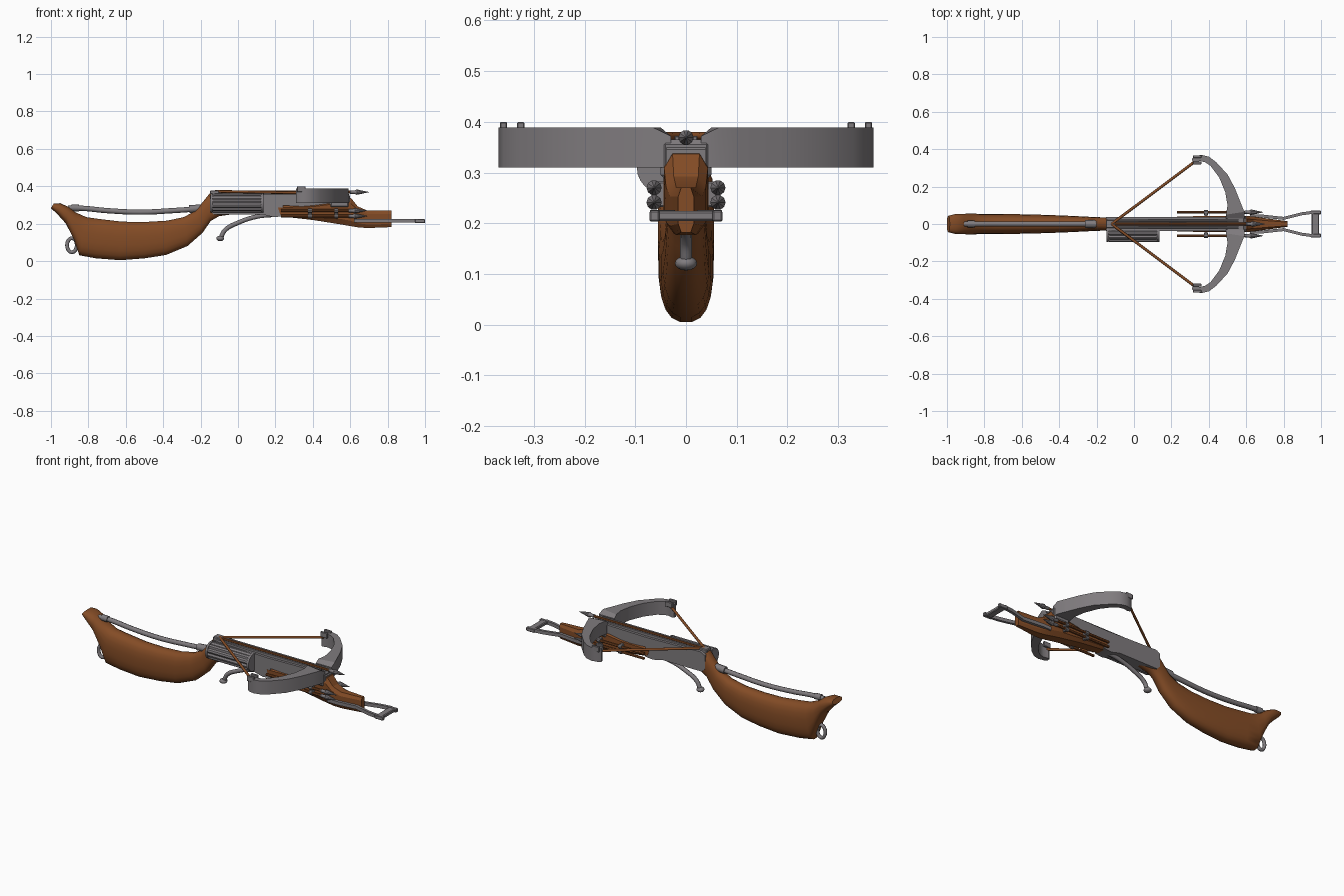
import bpy, bmesh, math
from mathutils import Vector

if "Cube" in bpy.data.objects:
    bpy.data.objects.remove(bpy.data.objects["Cube"])


def material(name, rgb):
    mat = bpy.data.materials.new(name)
    mat.use_nodes = True
    mat.diffuse_color = (*rgb, 1)
    mat.node_tree.nodes["Principled BSDF"].inputs["Base Color"].default_value = (*rgb, 1)
    return mat


WOOD = material("brown wood", (0.23, 0.072, 0.019))
STEEL = material("grey steel", (0.215, 0.2, 0.21))


def finish(name, bm, mat, angle=35):
    bmesh.ops.recalc_face_normals(bm, faces=bm.faces)
    mesh = bpy.data.meshes.new(name)
    bm.to_mesh(mesh)
    bm.free()
    obj = bpy.data.objects.new(name, mesh)
    bpy.context.collection.objects.link(obj)
    mesh.materials.append(mat)
    bpy.ops.object.select_all(action='DESELECT')
    obj.select_set(True)
    bpy.context.view_layer.objects.active = obj
    bpy.ops.object.shade_smooth_by_angle(angle=math.radians(angle))
    return obj


def skin(name, rings, mat, angle=35):
    """Join matching rings of points into a closed skin."""
    bm = bmesh.new()
    loops = [[bm.verts.new(p) for p in ring] for ring in rings]
    n = len(loops[0])
    for a, b in zip(loops, loops[1:]):
        for i in range(n):
            j = (i + 1) % n
            bm.faces.new((a[i], a[j], b[j], b[i]))
    bm.faces.new(loops[0])
    bm.faces.new(loops[-1])
    return finish(name, bm, mat, angle)


def loft(name, stations, mat, n=20, power=0.8, angle=40):
    """Stations are (top x, top z, bottom x, bottom z, half width)."""
    rings = []
    for tx, tz, bx, bz, w in stations:
        top, low = Vector((tx, 0, tz)), Vector((bx, 0, bz))
        ring = []
        for i in range(n):
            a = math.tau * (i + 0.5) / n
            c, s = math.cos(a), math.sin(a)
            c = math.copysign(abs(c) ** power, c)
            s = math.copysign(abs(s) ** power, s)
            ring.append((top + low) / 2 + (top - low) / 2 * s + Vector((0, w * c, 0)))
        rings.append(ring)
    return skin(name, rings, mat, angle)


def lathe(name, profile, y, z, mat, n=12):
    """Turn (x, radius) pairs about a line along x."""
    return skin(name, [[(x, y + r * math.cos(math.tau * i / n), z + r * math.sin(math.tau * i / n))
                        for i in range(n)] for x, r in profile], mat)


def prism(name, outline, y0, y1, mat):
    return skin(name, [[(x, y, z) for x, z in outline] for y in (y0, y1)], mat)


def box(name, x0, x1, y0, y1, z0, z1, mat, bevel=0.004):
    bm = bmesh.new()
    bmesh.ops.create_cube(bm, size=1)
    for v in bm.verts:
        v.co = ((x0 + x1) / 2 + v.co.x * (x1 - x0), (y0 + y1) / 2 + v.co.y * (y1 - y0),
                (z0 + z1) / 2 + v.co.z * (z1 - z0))
    bmesh.ops.bevel(bm, geom=bm.edges[:], offset=bevel, segments=1, affect='EDGES')
    return finish(name, bm, mat, 20)


def tube(name, points, radius, mat, smooth=True):
    curve = bpy.data.curves.new(name, 'CURVE')
    curve.dimensions = '3D'
    curve.bevel_depth = radius
    curve.bevel_resolution = 2
    curve.resolution_u = 5
    curve.use_fill_caps = True
    spline = curve.splines.new('BEZIER' if smooth else 'POLY')
    pts = spline.bezier_points if smooth else spline.points
    pts.add(len(points) - 1)
    for p, co in zip(pts, points):
        if smooth:
            p.co = co
            p.handle_left_type = p.handle_right_type = 'AUTO'
        else:
            p.co = (*co, 1)
    obj = bpy.data.objects.new(name, curve)
    bpy.context.collection.objects.link(obj)
    bpy.ops.object.select_all(action='DESELECT')
    obj.select_set(True)
    bpy.context.view_layer.objects.active = obj
    bpy.ops.object.convert(target='MESH')
    obj = bpy.context.object
    obj.data.materials.clear()
    obj.data.materials.append(mat)
    bpy.ops.object.shade_smooth_by_angle(angle=math.radians(50))
    return obj


# Shoulder stock with its horned butt
loft("shoulder_stock", [
    (-.985, .308, -1, .283, .044), (-.95, .31, -.965, .25, .053), (-.91, .292, -.92, .2, .055),
    (-.87, .262, -.875, .11, .056), (-.81, .236, -.848, .03, .055), (-.74, .226, -.76, .014, .055),
    (-.62, .212, -.63, .004, .053), (-.5, .21, -.5, .014, .05), (-.38, .217, -.385, .032, .046),
    (-.29, .236, -.27, .08, .041), (-.23, .268, -.19, .15, .037), (-.19, .315, -.145, .215, .036),
    (-.15, .365, -.1, .24, .036), (-.1, .355, -.03, .25, .034)], WOOD)

# Cheek rail above the stock and its sleeves
tube("cheek_rail", [(-.91, 0, .283), (-.84, 0, .283), (-.7, 0, .27), (-.52, 0, .262),
                    (-.35, 0, .27), (-.17, 0, .283)], .014, STEEL)
tube("rail_front_sleeve", [(-.26, 0, .278), (-.18, 0, .284)], .021, STEEL, False)
tube("rail_rear_sleeve", [(-.89, 0, .285), (-.85, 0, .284)], .018, STEEL, False)

# Sling ring on the butt
tube("sling_ring", [(-.888 + .026 * math.cos(a), 0, .085 + .038 * math.sin(a))
                    for a in [math.tau * i / 16 for i in range(17)]], .01, STEEL, False)

# Receiver and long top rail
prism("receiver", [(-.15, .27), (-.13, .25), (.13, .25), (.19, .235), (.24, .24), (.24, .355),
                   (-.12, .365), (-.15, .35)], -.038, .038, STEEL)
prism("top_rail", [(.2, .3), (.58, .28), (.6, .3), (.6, .345), (.58, .362), (.2, .355)],
      -.038, .038, STEEL)
box("bow_mount", .49, .595, -.05, .05, .285, .365, STEEL, .01)
for side in (1, -1):
    box("bolt_guide", -.1, .56, side * .018 - .005, side * .018 + .005, .35, .372, STEEL, .002)
box("string_catch", -.15, -.1, -.022, .022, .35, .378, STEEL)

# Fluted winding drum on the right side
drum = [.05 if i % 3 else .043 for i in range(30)]
skin("winding_drum", [[(x, -.047 + r * k * math.cos(math.tau * i / 30),
                        .31 + r * k * math.sin(math.tau * i / 30)) for i, r in enumerate(drum)]
                      for x, k in ((-.14, .92), (-.13, 1), (.12, 1), (.13, .92))], STEEL, 20)
for x in (-.142, .13):
    lathe("drum_cap", [(x - .006, .051), (x + .006, .051)], -.046, .31, STEEL, 24)

# Wooden fore end tapering to the nose
loft("fore_end", [
    (.21, .298, .23, .238, .04), (.4, .31, .4, .218, .046), (.58, .345, .55, .193, .046),
    (.605, .34, .6, .184, .045), (.64, .295, .65, .177, .041), (.69, .273, .7, .175, .033),
    (.82, .272, .82, .18, .016)], WOOD, 8, .55, 25)

# Trigger lever
tube("trigger_lever", [(.19, 0, .248), (.1, 0, .238), (0, 0, .205), (-.07, 0, .165),
                       (-.092, 0, .125)], .012, STEEL)
bm = bmesh.new()
bmesh.ops.create_uvsphere(bm, u_segments=14, v_segments=8, radius=.022)
for v in bm.verts:
    v.co = Vector((-.095, 0, .121)) + Vector((v.co.x, v.co.y, v.co.z * .65))
finish("trigger_knob", bm, STEEL, 60)


def bolt(name, x0, x1, y, z, r):
    lathe(name + "_shaft", [(x0, r), (x1 - .07, r)], y, z, WOOD, 8)
    lathe(name + "_head", [(x1 - .1, r * 1.3), (x1 - .075, r * 1.3), (x1 - .065, r * 2),
                           (x1, .001)], y, z, STEEL, 10)


# Loaded bolt and the spare bolts held on each side
bolt("loaded_bolt", -.13, .7, 0, .369, .0075)
for side in (1, -1):
    for z in (.27, .241):
        bolt("spare_bolt", .23, .69, side * .063, z, .0075)
        for x in (.385, .525):
            lathe("bolt_clip", [(x - .01, .013), (x + .01, .013)], side * .062, z, STEEL, 10)
    for x in (.385, .525):
        box("clip_plate", x - .009, x + .009, side * .05 - .012, side * .05 + .012, .232, .282,
            STEEL, .003)

# Bow limbs, tip pegs and string; each limb station pairs its front and rear edge
LIMB = [(.592, .03, .49, .03), (.59, .065, .492, .05), (.572, .11, .5, .1), (.54, .19, .488, .17),
        (.5, .265, .455, .25), (.44, .33, .41, .31), (.4, .36, .38, .33), (.36, .37, .352, .337),
        (.325, .362, .325, .33), (.31, .35, .312, .335)]
for side in (1, -1):
    rings = []
    for i, (fx, fy, rx, ry) in enumerate(LIMB):
        top = .372 if i == 0 else .389
        rings.append([(fx, side * fy, .31), (fx, side * fy, top),
                      (rx, side * ry, top), (rx, side * ry, .31)])
    skin("bow_limb", rings, STEEL, 30)
    for y in (.36, .326):
        box("tip_peg", .315, .36, side * y - .007, side * y + .007, .37, .4, STEEL, .002)
    tube("bow_string", [(-.12, 0, .373), (.33, side * .337, .365)], .0075, WOOD, False)

# Foot stirrup at the nose
for side in (1, -1):
    path = [(.62, .042), (.68, .043), (.8, .03), (.9, .055), (.96, .063)]
    skin("stirrup_arm", [[(x, side * (y + d), z) for d, z in
                          ((-.008, .206), (.008, .206), (.008, .226), (-.008, .226))]
                         for x, y in path], STEEL, 30)
    box("stirrup_end", .945, 1, side * .062 - .01, side * .062 + .01, .203, .225, STEEL, .003)
box("stirrup_bar", .95, .99, -.06, .06, .204, .224, STEEL)
